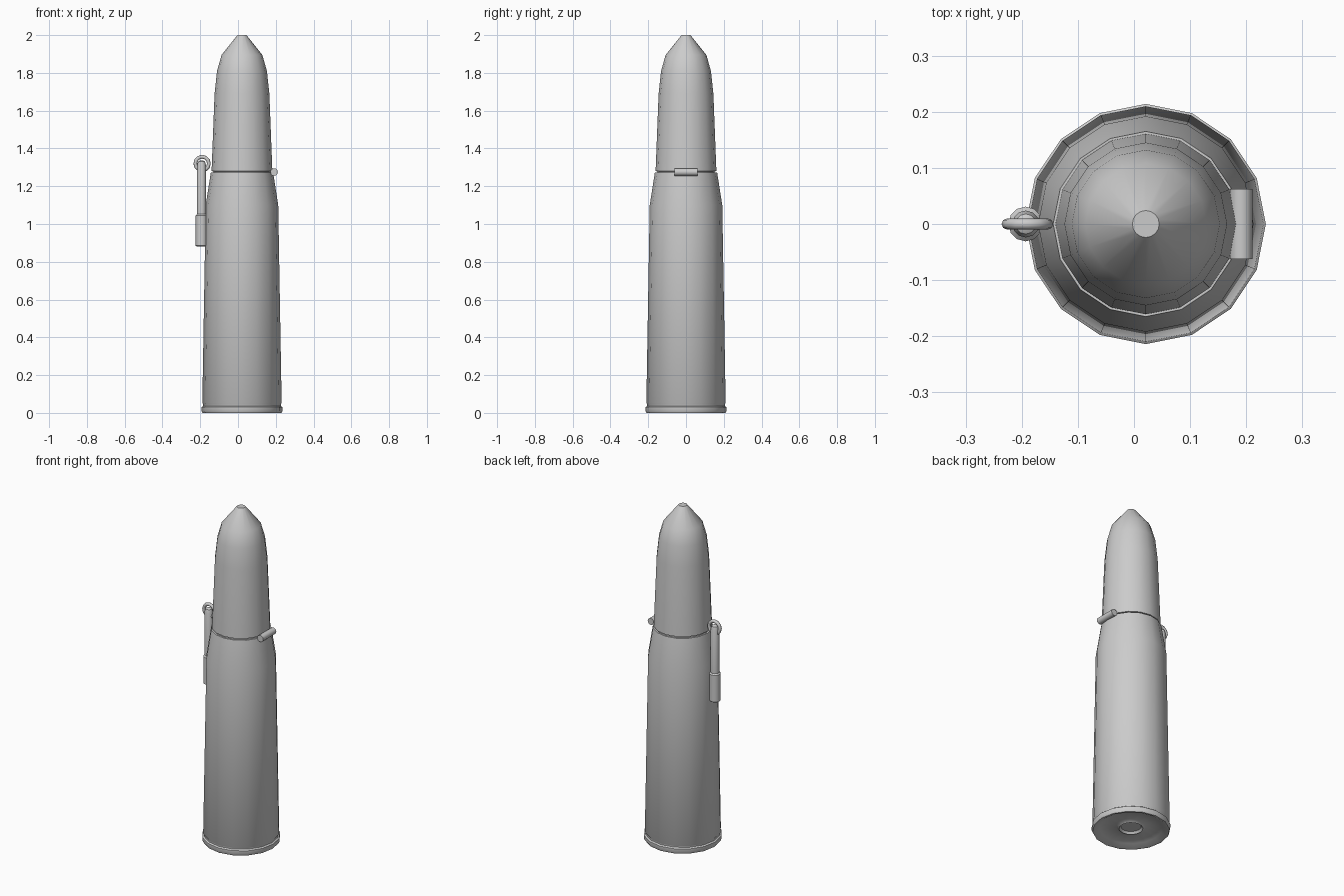
import bpy, bmesh, math
from mathutils import Vector

if "Cube" in bpy.data.objects:
    bpy.data.objects.remove(bpy.data.objects["Cube"])


def finish(name, bm, angle=40):
    bmesh.ops.recalc_face_normals(bm, faces=bm.faces)
    me = bpy.data.meshes.new(name)
    bm.to_mesh(me)
    bm.free()
    ob = bpy.data.objects.new(name, me)
    bpy.context.collection.objects.link(ob)
    bpy.ops.object.select_all(action='DESELECT')
    ob.select_set(True)
    bpy.context.view_layer.objects.active = ob
    bpy.ops.object.shade_smooth_by_angle(angle=math.radians(angle))
    return ob


def lathe(name, profile, x=0.0, sides=16, angle=40):
    """Revolve (radius, z) points about a vertical axis; ends are capped."""
    bm = bmesh.new()
    rings = [[bm.verts.new((x + r * math.cos(2 * math.pi * i / sides),
                            r * math.sin(2 * math.pi * i / sides), z))
              for i in range(sides)] for r, z in profile]
    for a, b in zip(rings, rings[1:]):
        for i in range(sides):
            j = (i + 1) % sides
            bm.faces.new((a[i], a[j], b[j], b[i]))
    bm.faces.new(rings[0][::-1])
    bm.faces.new(rings[-1])
    return finish(name, bm, angle)


AXIS = 0.021

# Case: dished base with primer, rim, groove, tapering wall, shoulder, mouth
lathe("case", [(0.055, 0.025), (0.065, 0.012), (0.08, 0.022), (0.17, 0.016),
               (0.198, 0.0), (0.209, 0.0), (0.214, 0.01), (0.214, 0.03),
               (0.206, 0.036), (0.206, 0.046), (0.21, 0.052), (0.192, 1.1),
               (0.165, 1.272), (0.155, 1.272), (0.15, 1.26)], AXIS)

# Removable pointed cap
lathe("cap", [(0.15, 1.25), (0.15, 1.278), (0.161, 1.28), (0.159, 1.33),
              (0.145, 1.69), (0.132, 1.81), (0.108, 1.895), (0.024, 2.0)], AXIS)

# Striker rod hanging at the side, with a thicker lower grip
lathe("clasp", [(0.025, 0.88), (0.031, 0.885), (0.031, 1.045), (0.024, 1.052),
                (0.024, 1.31), (0.018, 1.33), (0.008, 1.336)], -0.193, 12)

# Small ring joining the clasp to the cap
bm = bmesh.new()
n, m = 12, 8
centre = Vector((-0.19, 0, 1.32))
grid = []
for i in range(n):
    a = 2 * math.pi * i / n
    out = Vector((math.cos(a), 0, math.sin(a)))
    grid.append([bm.verts.new(centre + out * (0.036 + 0.01 * math.cos(b))
                              + Vector((0, 0.01 * math.sin(b), 0)))
                 for b in (2 * math.pi * k / m for k in range(m))])
for i in range(n):
    for k in range(m):
        p, q, l = grid[i], grid[(i + 1) % n], (k + 1) % m
        bm.faces.new((p[k], q[k], q[l], p[l]))
finish("ring", bm, 60)

# Hinge barrel at the case mouth
hinge = lathe("hinge", [(0.02, -0.062), (0.02, 0.062)], 0, 12)
hinge.rotation_euler.x = math.pi / 2
hinge.location = (0.191, 0, 1.275)
